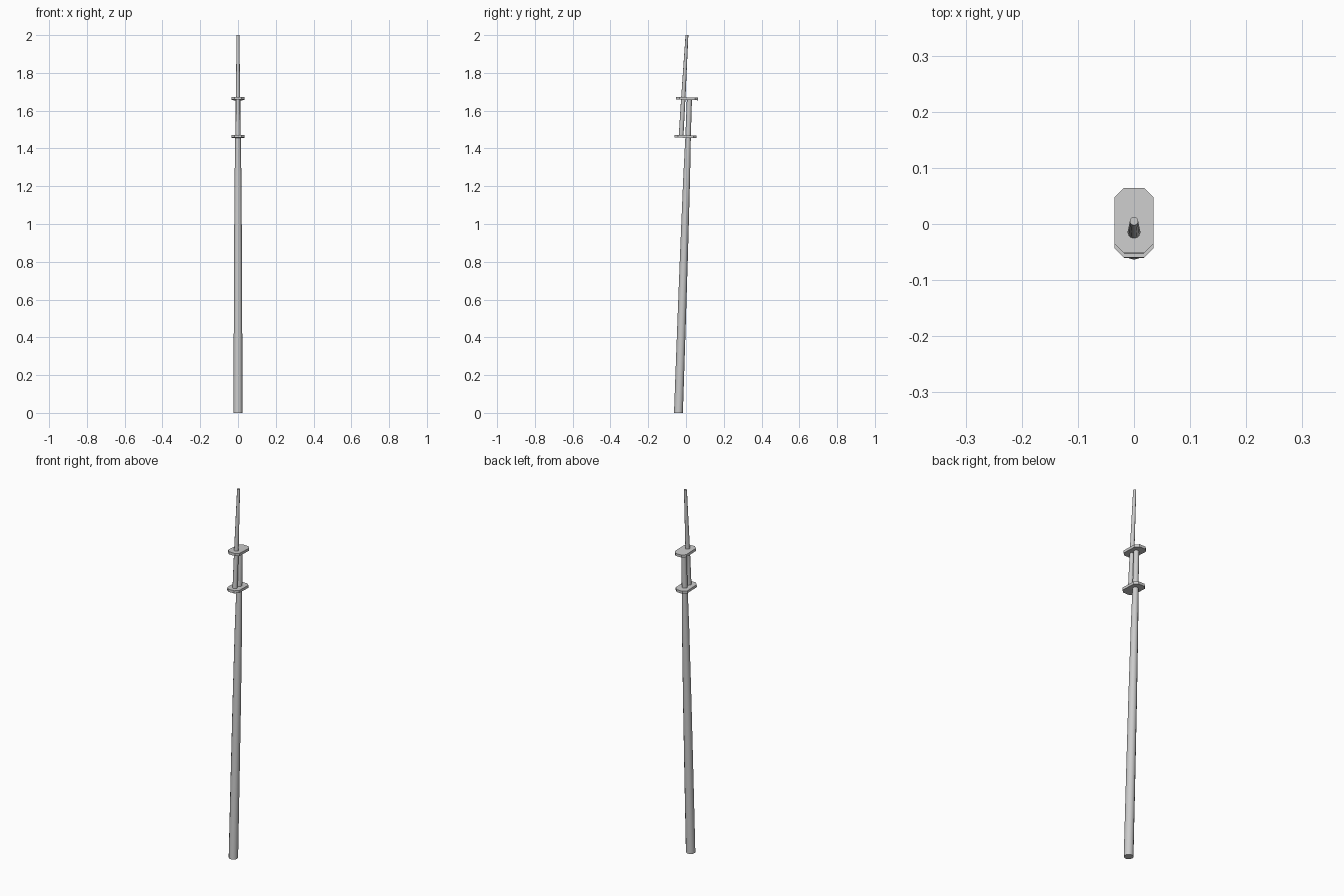
import bpy, bmesh, math
from mathutils import Vector, Matrix

if "Cube" in bpy.data.objects:
    bpy.data.objects.remove(bpy.data.objects["Cube"])

SIDES = 12


def make_object(name, bm):
    bmesh.ops.recalc_face_normals(bm, faces=bm.faces)
    mesh = bpy.data.meshes.new(name)
    bm.to_mesh(mesh)
    bm.free()
    obj = bpy.data.objects.new(name, mesh)
    bpy.context.collection.objects.link(obj)
    return obj


def spar(name, y0, y1, rings):
    """Tapered raked pole through rings of (z, radius), with horizontal ends."""
    bm = bmesh.new()
    z0, z1 = rings[0][0], rings[-1][0]
    loops = []
    for z, r in rings:
        y = y0 + (y1 - y0) * (z - z0) / (z1 - z0)
        angles = [2 * math.pi * i / SIDES for i in range(SIDES)]
        loops.append([bm.verts.new((r * math.cos(a), y + r * math.sin(a), z)) for a in angles])
    for a, b in zip(loops, loops[1:]):
        for i in range(SIDES):
            j = (i + 1) % SIDES
            f = bm.faces.new((a[i], a[j], b[j], b[i]))
            f.smooth = True
    bm.faces.new(loops[0])
    bm.faces.new(loops[-1])
    obj = make_object(name, bm)
    for e in obj.data.edges:  # keep the end caps crisp
        z = [obj.data.vertices[v].co.z for v in e.vertices]
        e.use_edge_sharp = z[0] == z[1] and z[0] in (min(v.co.z for v in obj.data.vertices),
                                                   max(v.co.z for v in obj.data.vertices))
    return obj


def cap_plate(name, y, z, tilt):
    """Flat plate with clipped corners that joins the two spars."""
    w, l, c, t = 0.035, 0.058, 0.017, 0.014
    quarter = [(w, l - c), (w - c, l)]
    outline = quarter + [(-x, q) for x, q in reversed(quarter)]
    outline += [(-x, -q) for x, q in outline]
    bm = bmesh.new()
    face = bm.faces.new([bm.verts.new((x, q, -t / 2)) for x, q in outline])
    ext = bmesh.ops.extrude_face_region(bm, geom=[face])
    tops = [g for g in ext["geom"] if isinstance(g, bmesh.types.BMVert)]
    bmesh.ops.translate(bm, verts=tops, vec=Vector((0, 0, t)))
    bm.transform(Matrix.Translation((0, y, z)) @ Matrix.Rotation(tilt, 4, 'X'))
    return make_object(name, bm)


# Lower mast, leaning back and tapering more towards its head
spar("lower_mast", -0.04, 0.018,
     [(0, 0.0235), (0.42, 0.0225), (0.84, 0.021), (1.25, 0.018), (1.46, 0.0145), (1.66, 0.0135)])

# Topmast, stepped in front of the lower mast head
spar("topmast", -0.026, 0.005,
     [(1.465, 0.0125), (1.66, 0.0115), (1.87, 0.009), (2.0, 0.0075)])

# Plates holding both spars together
tilt = -math.radians(2)
cap_plate("lower_cap", -0.002, 1.463, tilt)
cap_plate("upper_cap", 0.006, 1.664, tilt)
